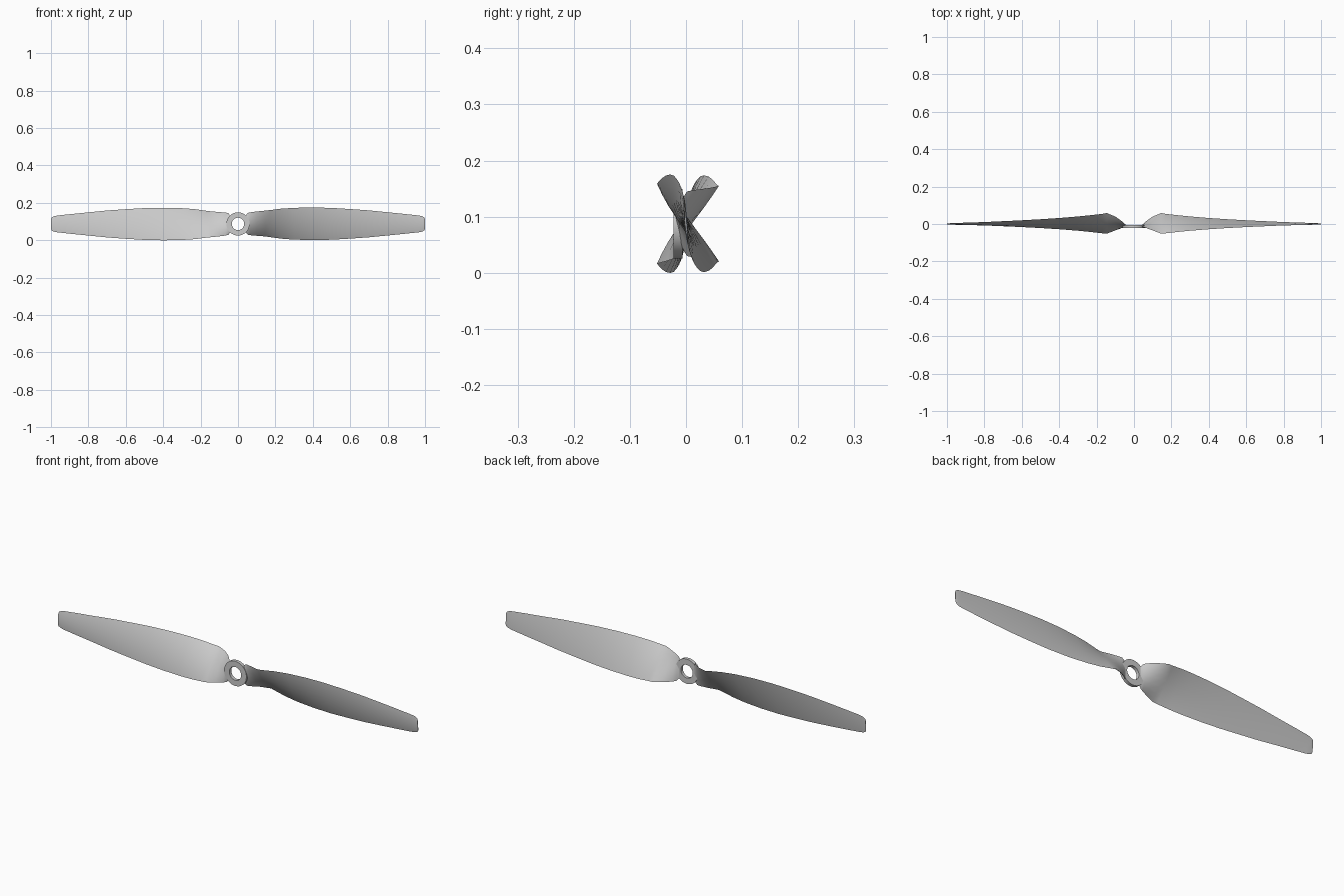
import bpy, bmesh, math
from mathutils import Vector

if "Cube" in bpy.data.objects:
    bpy.data.objects.remove(bpy.data.objects["Cube"])

ZC = 0.0875  # height of the shaft axis

# blade stations: x, half chord in y, half chord in z, thickness, y centre
STATIONS = [
    (0.042, 0.004, 0.046, 0.012, -0.012), (0.052, 0.009, 0.058, 0.014, -0.010),
    (0.065, 0.018, 0.061, 0.015, -0.006), (0.10, 0.037, 0.065, 0.016, 0.0),
    (0.145, 0.055, 0.069, 0.016, 0.001), (0.17, 0.052, 0.072, 0.014, 0.0),
    (0.23, 0.045, 0.080, 0.013, 0.0), (0.30, 0.038, 0.085, 0.012, 0.0),
    (0.40, 0.030, 0.087, 0.011, 0.0), (0.50, 0.0235, 0.085, 0.010, 0.0),
    (0.60, 0.018, 0.079, 0.009, 0.0), (0.70, 0.0135, 0.072, 0.008, 0.0),
    (0.80, 0.009, 0.062, 0.007, 0.0), (0.90, 0.006, 0.052, 0.006, 0.0),
    (0.965, 0.004, 0.045, 0.005, 0.0), (0.985, 0.003, 0.041, 0.005, 0.0),
    (0.996, 0.003, 0.035, 0.004, 0.0), (1.0, 0.002, 0.027, 0.003, 0.0)]


def finish(name, bm, angle):
    bmesh.ops.recalc_face_normals(bm, faces=bm.faces)
    me = bpy.data.meshes.new(name)
    bm.to_mesh(me)
    bm.free()
    ob = bpy.data.objects.new(name, me)
    bpy.context.collection.objects.link(ob)
    bpy.context.view_layer.objects.active = ob
    ob.select_set(True)
    bpy.ops.object.shade_smooth_by_angle(angle=math.radians(angle))
    ob.select_set(False)
    return ob


def section(x, hy, hz, t, yc, n=9):
    """Closed aerofoil loop: arched front, nearly flat back."""
    chord = Vector((0, -hy, hz))
    normal = Vector((0, -hz, -hy)).normalized()
    us = [-math.cos(math.pi * i / n) for i in range(n + 1)]
    front = [(u, 0.75 * (1 - u * u)) for u in us]
    back = [(u, -0.25 * (1 - u * u)) for u in us[-2:0:-1]]
    mid = Vector((x, yc, 0))
    return [mid + chord * u + normal * t * (h - 0.2) for u, h in front + back]


def blade(name, side):
    bm = bmesh.new()
    # side -1 is the same blade turned half a turn about the shaft
    rings = [[bm.verts.new((side * p.x, p.y, side * p.z + ZC)) for p in section(*s)]
             for s in STATIONS]
    n = len(rings[0])
    for a, b in zip(rings, rings[1:]):
        for i in range(n):
            j = (i + 1) % n
            bm.faces.new((a[i], a[j], b[j], b[i]))
    bm.faces.new(rings[0])
    bm.faces.new(rings[-1])
    return finish(name, bm, 35)


blade("blade_right", 1)
blade("blade_left", -1)

# hub ring: rectangular profile turned about the shaft
bm = bmesh.new()
profile = [(0.033, -0.022), (0.062, -0.022), (0.062, -0.006), (0.033, -0.006)]
N = 64
rings = []
for k in range(N):
    a = 2 * math.pi * k / N
    rings.append([bm.verts.new((r * math.cos(a), y, ZC + r * math.sin(a))) for r, y in profile])
for k in range(N):
    a, b = rings[k], rings[(k + 1) % N]
    for i in range(4):
        j = (i + 1) % 4
        bm.faces.new((a[i], a[j], b[j], b[i]))
finish("hub_ring", bm, 30)
